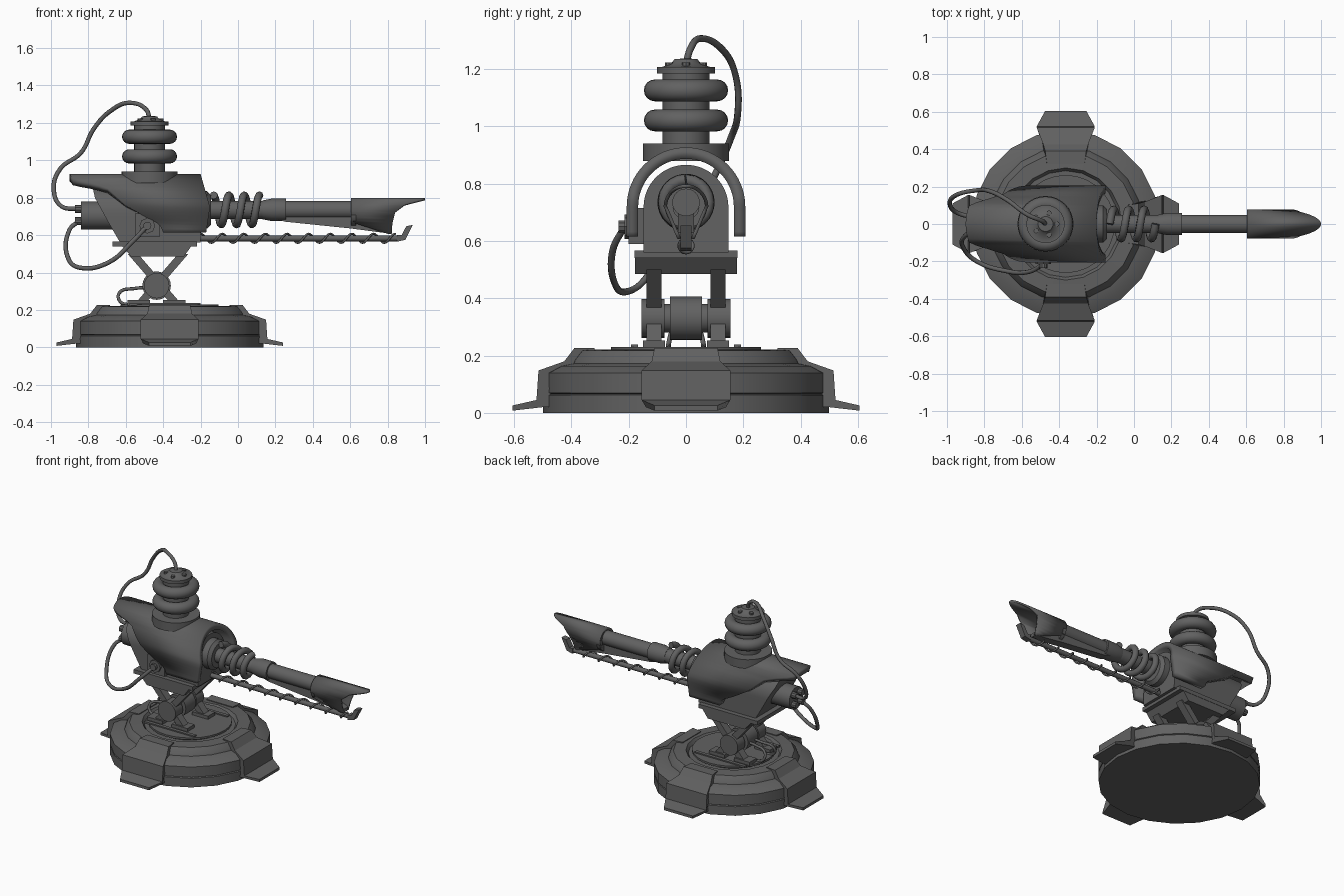
import bpy, bmesh
from math import sin, cos, pi, radians
from mathutils import Matrix, Vector

cube = bpy.data.objects.get("Cube")
if cube:
    bpy.data.objects.remove(cube, do_unlink=True)

metal = bpy.data.materials.new("dark_grey_metal")
metal.use_nodes = True
metal.diffuse_color = (0.12, 0.12, 0.12, 1)
metal.node_tree.nodes["Principled BSDF"].inputs["Base Color"].default_value = (0.12, 0.12, 0.12, 1)

BASE = -0.365    # x of the base axis
TOWER = -0.473   # x of the insulator axis
BARREL = 0.735   # z of the barrel axis


def add(name, data):
    obj = bpy.data.objects.new(name, data)
    bpy.context.collection.objects.link(obj)
    data.materials.append(metal)
    return obj


def finish(name, bm, angle=32):
    bmesh.ops.remove_doubles(bm, verts=bm.verts, dist=0.0002)
    bmesh.ops.recalc_face_normals(bm, faces=bm.faces)
    mesh = bpy.data.meshes.new(name)
    bm.to_mesh(mesh)
    bm.free()
    mesh.polygons.foreach_set("use_smooth", [True] * len(mesh.polygons))
    mesh.set_sharp_from_angle(angle=radians(angle))
    return add(name, mesh)


def lathe(name, profile, origin, axis="Z", segs=32, closed=False, angle=32):
    """Turn (radius, height) points around an axis."""
    bm = bmesh.new()
    turn = {"Z": Matrix(), "X": Matrix.Rotation(pi / 2, 4, "Y"),
            "Y": Matrix.Rotation(-pi / 2, 4, "X")}[axis]
    place = Matrix.Translation(origin) @ turn
    rings = [[bm.verts.new(place @ Vector((r * cos(2 * pi * i / segs), r * sin(2 * pi * i / segs), h)))
              for i in range(segs)] for r, h in profile]
    pairs = list(zip(rings, rings[1:]))
    if closed:
        pairs.append((rings[-1], rings[0]))
    for a, b in pairs:
        for i in range(segs):
            j = (i + 1) % segs
            bm.faces.new((a[i], a[j], b[j], b[i]))
    return finish(name, bm, angle)


def rod(name, r, h0, h1, origin, axis="Z", segs=32):
    return lathe(name, [(0, h0), (r, h0), (r, h1), (0, h1)], origin, axis, segs)


def prism(name, outline, y0, y1):
    """Extrude an (x, z) outline along y."""
    bm = bmesh.new()
    face = bm.faces.new([bm.verts.new((x, y0, z)) for x, z in outline])
    new = bmesh.ops.extrude_face_region(bm, geom=[face])["geom"]
    bmesh.ops.translate(bm, vec=(0, y1 - y0, 0), verts=[v for v in new if isinstance(v, bmesh.types.BMVert)])
    return finish(name, bm)


def box(name, x0, x1, y0, y1, z0, z1):
    return prism(name, [(x0, z0), (x1, z0), (x1, z1), (x0, z1)], y0, y1)


def lookup(table, z):
    """Linear interpolation in (z, x) pairs sorted by falling z."""
    for (za, xa), (zb, xb) in zip(table, table[1:]):
        if z >= zb:
            return xa + (xb - xa) * min(1, (za - z) / (za - zb))
    return table[-1][1]


def arch(radius, zc, zbot, foot=None, steps=32):
    """Half circle section with legs that end at zbot."""
    foot = foot or radius
    leg = [(radius + (foot - radius) * k / 6, zc + (zbot - zc) * k / 6) for k in range(6, 0, -1)]
    arc = [(radius * cos(pi * k / steps), zc + radius * sin(pi * k / steps)) for k in range(steps + 1)]
    return leg + arc + [(-y, z) for y, z in reversed(leg)]


def tunnel(name, section, rear, front, thick=0):
    """Run a section along x with ends shaped by height; hollow or capped."""
    bm = bmesh.new()
    rows = [[bm.verts.new((lookup(t, z), y, z)) for t in (rear, front)] for y, z in section]
    for a, b in zip(rows, rows[1:]):
        bm.faces.new((a[0], a[1], b[1], b[0]))
    if not thick:
        bm.faces.new((rows[0][0], rows[0][1], rows[-1][1], rows[-1][0]))
        n = len(rows)
        for i in range(n // 2):
            for e in (0, 1):
                loop = [rows[i][e], rows[i + 1][e], rows[n - 2 - i][e], rows[n - 1 - i][e]]
                if len(set(loop)) > 2:
                    bm.faces.new(list(dict.fromkeys(loop)))
    obj = finish(name, bm)
    if thick:
        # make the skin face outwards so the wall grows inwards
        top = max(obj.data.polygons, key=lambda p: p.center.z)
        if top.normal.z < 0:
            obj.data.flip_normals()
        mod = obj.modifiers.new("wall", "SOLIDIFY")
        mod.thickness, mod.offset = thick, -1
    return obj


def tube(name, points, radius, smooth=True):
    curve = bpy.data.curves.new(name, "CURVE")
    curve.dimensions, curve.bevel_depth, curve.bevel_resolution = "3D", radius, 2
    curve.use_fill_caps, curve.resolution_u = True, 8
    sp = curve.splines.new("BEZIER" if smooth else "POLY")
    pts = sp.bezier_points if smooth else sp.points
    pts.add(len(points) - 1)
    for p, co in zip(pts, points):
        if smooth:
            p.co, p.handle_left_type, p.handle_right_type = co, "AUTO", "AUTO"
        else:
            p.co = (*co, 1)
    return add(name, curve)


def helix(name, x0, x1, r, turns, z, radius, per=20):
    n = int(turns * per)
    tube(name, [(x0 + (x1 - x0) * i / n, r * sin(2 * pi * i / per), z + r * cos(2 * pi * i / per))
                for i in range(n + 1)], radius, False)


# Base: stepped drum with a groove and a raised middle plate
lathe("base_drum", [(0, 0), (0.5, 0), (0.5, 0.062), (0.492, 0.066), (0.5, 0.07), (0.5, 0.14),
                    (0.455, 0.163), (0.41, 0.172), (0.405, 0.185), (0.378, 0.218), (0.3, 0.222),
                    (0.285, 0.2), (0, 0.2)], (BASE, 0, 0), segs=20, angle=20)
lathe("base_plate", [(0, 0.2), (0.23, 0.2), (0.235, 0.217), (0.262, 0.217), (0.262, 0.23), (0, 0.23)],
      (BASE, 0, 0), segs=28)

# Four legs that wrap the drum edge and end in sloping feet
LEG = [(0.32, 0.19, 0.1), (0.32, 0.226, 0.1), (0.39, 0.226, 0.11), (0.425, 0.18, 0.12), (0.515, 0.148, 0.155),
       (0.522, 0.045, 0.155), (0.605, 0.026, 0.11), (0.605, 0.008, 0.11), (0.5, 0.02, 0.14), (0.48, 0.02, 0.14)]
for k, side in enumerate(("left", "rear", "right", "front")):
    bm = bmesh.new()
    rows = [[bm.verts.new((r, s * w, z)) for s in (-1, 1)] for r, z, w in LEG]
    for a, b in zip(rows, rows[1:] + rows[:1]):
        bm.faces.new((a[0], a[1], b[1], b[0]))
    for s in (0, 1):
        bm.faces.new([row[s] for row in rows])
    bm.transform(Matrix.Translation((BASE, 0, 0)) @ Matrix.Rotation(k * pi / 2, 4, "Z"))
    finish("foot_" + side, bm, 20)

# Crossed support arms around a hub
for s, side in ((-1, "right"), (1, "left")):
    y0, y1 = sorted((s * 0.085, s * 0.138))
    prism("arm_a_" + side, [(-0.59, 0.5), (-0.535, 0.5), (-0.31, 0.24), (-0.365, 0.24)], y0, y1)
    prism("arm_b_" + side, [(-0.32, 0.5), (-0.265, 0.5), (-0.49, 0.24), (-0.545, 0.24)], y0, y1)
    rod("hub_cap_" + side, 0.068, 0.075, 0.155, (-0.435, 0, 0.33), "Y", 20).scale.y = s
    for x in (-0.53, -0.34):
        box("arm_shoe_" + side, x - 0.06, x + 0.06, y0 - 0.012, y1 + 0.012, 0.225, 0.252)
    box("plate_bar_" + side, -0.58, -0.2, s * 0.18 - 0.012, s * 0.18 + 0.012, 0.225, 0.238)
rod("hub", 0.076, -0.055, 0.055, (-0.435, 0, 0.33), "Y", 24)
rod("hub_axle", 0.05, -0.15, 0.15, (-0.435, 0, 0.33), "Y", 20)
prism("cradle", [(-0.62, 0.54), (-0.25, 0.54), (-0.29, 0.485), (-0.57, 0.485)], -0.178, 0.178)
box("cradle_plate", -0.67, -0.22, -0.18, 0.18, 0.54, 0.567)

# Housing and its curved outer shell
tunnel("housing", arch(0.148, 0.718, 0.56), [(0.87, -0.78), (0.8, -0.765), (0.68, -0.7), (0.56, -0.63)],
       [(0.87, -0.21), (0.56, -0.2)])
tunnel("outer_shell", arch(0.207, 0.72, 0.615),
       [(0.927, -0.9), (0.9, -0.88), (0.88, -0.79), (0.854, -0.7), (0.76, -0.6), (0.7, -0.5), (0.66, -0.42), (0.615, -0.4)],
       [(0.927, -0.2), (0.75, -0.15), (0.615, -0.17)], 0.04)
rod("rear_motor", 0.076, -0.84, -0.65, (0, 0, 0.705), "X", 24)
for y, z in ((0.035, 0.74), (-0.035, 0.675), (-0.03, 0.74), (0.035, 0.675)):
    rod("rear_plug", 0.022, -0.872, -0.83, (0, y, z), "X", 10)

# Side socket with a recessed face and a bolt
box("socket_plate", -0.55, -0.42, -0.2, -0.14, 0.59, 0.715)
rod("socket_bolt", 0.042, -0.215, -0.19, (-0.485, 0, 0.65), "Y", 8)
rod("socket_plug", 0.022, -0.235, -0.19, (-0.485, 0, 0.65), "Y", 10)

# Ribbed insulator tower
rod("tower_collar", 0.15, 0.88, 0.94, (TOWER, 0, 0))
rod("tower_column", 0.082, 0.9, 1.195, (TOWER, 0, 0))
for z in (1.021, 1.126):
    lathe("tower_ring", [(0.109 + 0.038 * cos(pi * k / 8), z + 0.038 * sin(pi * k / 8)) for k in range(16)],
          (TOWER, 0, 0), closed=True)
lathe("tower_cap", [(0, 1.185), (0.102, 1.185), (0.102, 1.207), (0.085, 1.207), (0.05, 1.222), (0.04, 1.235),
                    (0, 1.238)], (TOWER, 0, 0))
for k in range(5):
    a = 2 * pi * k / 5
    rod("cap_bolt", 0.014, 1.2, 1.224, (TOWER + 0.062 * cos(a), 0.062 * sin(a), 0), segs=8)

# Barrel, spring and sleeve
lathe("barrel_flange", [(0, -0.22), (0.1, -0.22), (0.1, -0.165), (0.08, -0.145), (0, -0.145)], (0, 0, BARREL), "X")
rod("barrel_core", 0.048, -0.15, 0.16, (0, 0, BARREL), "X")
helix("barrel_spring", -0.13, 0.115, 0.078, 3, BARREL, 0.021)
lathe("barrel_sleeve", [(0, 0.13), (0.05, 0.13), (0.06, 0.18), (0.06, 0.256), (0, 0.256)], (0, 0, BARREL), "X")
rod("barrel", 0.048, 0.25, 0.7, (0, 0, BARREL), "X")
prism("barrel_fin", [(0.16, 0.7), (0.62, 0.7), (0.82, 0.63), (0.82, 0.607), (0.6, 0.636), (0.25, 0.672)], -0.028, 0.028)

# Pointed muzzle hood
tunnel("muzzle_hood", arch(0.078, 0.72, 0.607, 0.03),
       [(0.798, 0.605), (0.67, 0.605), (0.607, 0.8)],
       [(0.798, 1.0), (0.785, 0.955), (0.765, 0.89), (0.72, 0.84), (0.66, 0.825), (0.607, 0.822)], 0.012)
lathe("muzzle_collar", [(0.045, 0.605), (0.074, 0.605), (0.074, 0.63), (0.045, 0.63)], (0, 0, 0.72), "X", closed=True)

# Lower rail with wound wire and an upturned tip
rod("lower_rail", 0.016, -0.25, 0.86, (0, 0, 0.583), "X", 12)
helix("rail_wire", -0.2, 0.84, 0.024, 9, 0.583, 0.006, 14)
prism("rail_tip", [(0.85, 0.565), (0.895, 0.575), (0.935, 0.655), (0.9, 0.648), (0.875, 0.6), (0.85, 0.6)], -0.02, 0.02)

# Hoses
tube("top_hose", [(TOWER, 0, 1.22), (-0.49, 0.015, 1.27), (-0.57, 0.05, 1.307), (-0.68, 0.13, 1.265), (-0.77, 0.175, 1.17),
                  (-0.84, 0.18, 1.04), (-0.95, 0.155, 0.955), (-0.985, 0.11, 0.85), (-0.945, 0.06, 0.755),
                  (-0.85, 0.035, 0.74)], 0.012)
tube("side_hose", [(-0.85, -0.035, 0.675), (-0.9, -0.06, 0.63), (-0.905, -0.14, 0.47), (-0.84, -0.2, 0.425),
                   (-0.69, -0.25, 0.455), (-0.56, -0.255, 0.57), (-0.485, -0.215, 0.65)], 0.012)
for y in (-0.03, 0.03):
    tube("base_hose", [(-0.48, y, 0.32), (-0.55, y, 0.315), (-0.635, y * 1.6, 0.29), (-0.63, y * 2, 0.245),
                       (-0.57, y * 2, 0.225)], 0.009)
